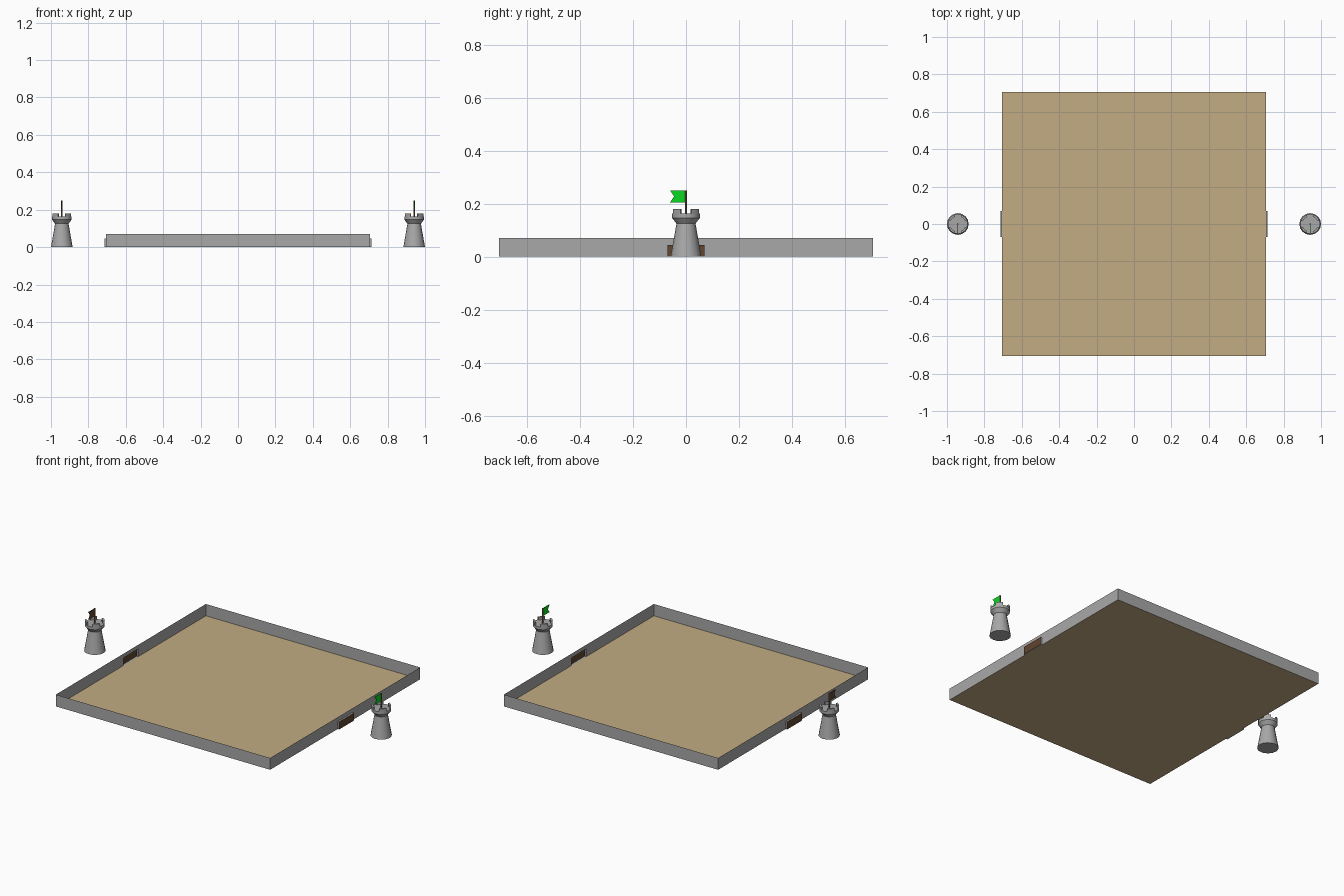
import bpy, bmesh, math
from mathutils import Vector

if "Cube" in bpy.data.objects:
    bpy.data.objects.remove(bpy.data.objects["Cube"])


def material(name, rgb):
    m = bpy.data.materials.new(name)
    lin = [(c / 12.92 if c <= 0.04045 else ((c + 0.055) / 1.055) ** 2.4) for c in rgb]
    m.diffuse_color = (*lin, 1)
    m.use_nodes = True
    m.node_tree.nodes["Principled BSDF"].inputs["Base Color"].default_value = m.diffuse_color
    return m


STONE = material("stone grey", (0.66, 0.66, 0.66))
SAND = material("sand", (0.76, 0.675, 0.515))
WOOD = material("dark wood", (0.38, 0.27, 0.18))
POLE = material("pole wood", (0.52, 0.40, 0.30))
GREEN = material("flag green", (0.04, 0.85, 0.13))


def finish(name, bm, *mats, smooth=False):
    bmesh.ops.remove_doubles(bm, verts=bm.verts, dist=1e-5)
    me = bpy.data.meshes.new(name)
    bm.to_mesh(me)
    bm.free()
    ob = bpy.data.objects.new(name, me)
    bpy.context.collection.objects.link(ob)
    for m in mats:
        me.materials.append(m)
    if smooth:
        bpy.ops.object.select_all(action='DESELECT')
        ob.select_set(True)
        bpy.context.view_layer.objects.active = ob
        bpy.ops.object.shade_smooth_by_angle(angle=math.radians(35))
    return ob


def face(bm, pts, mat=0):
    f = bm.faces.new([bm.verts.new(p) for p in pts])
    f.material_index = mat


A, H = 0.705, 0.07                  # arena half width, wall height
G, GH, GX = 0.07, 0.045, 0.715      # gate half width, height, outer face

# sand floor
bm = bmesh.new()
face(bm, [(-A, -A, 0), (A, -A, 0), (A, A, 0), (-A, A, 0)])
finish("arena_floor", bm, SAND)

# thin walls, with a recessed gate pushed out of each side wall
bm = bmesh.new()
for s in (-1, 1):
    face(bm, [(-s * -A, s * A, 0), (-s * A, s * A, 0), (-s * A, s * A, H), (s * A, s * A, H)])

    def side(y0, y1, z0, z1, x=A, mat=0):
        face(bm, [(s * x, s * y, z) for y, z in ((y0, z0), (y1, z0), (y1, z1), (y0, z1))], mat)

    side(-A, -G, 0, H)
    side(G, A, 0, H)
    side(-G, G, GH, H)
    side(-G, G, 0, GH, GX, 1)
    # gate reveal: jambs, lintel and sill
    rim = [(-G, 0), (-G, GH), (G, GH), (G, 0)]
    for (y0, z0), (y1, z1) in zip(rim, rim[1:] + rim[:1]):
        face(bm, [(s * A, s * y0, z0), (s * A, s * y1, z1),
                  (s * GX, s * y1, z1), (s * GX, s * y0, z0)])
finish("arena_walls_and_gates", bm, STONE, WOOD)

N = 16
TOP, FLOOR = 0.18, 0.163


def ring_point(r, z, i):
    a = 2 * math.pi * i / N
    return Vector((r * math.cos(a), r * math.sin(a), z))


def tower(name, x, flag_mat):
    # flared shaft, parapet and roof deck
    bm = bmesh.new()
    profile = [(0, 0), (0.058, 0), (0.036, 0.125), (0.053, 0.147),
               (0.053, FLOOR), (0.042, FLOOR), (0, FLOOR)]
    for (r0, z0), (r1, z1) in zip(profile, profile[1:]):
        for i in range(N):
            q = [ring_point(r0, z0, i), ring_point(r0, z0, i + 1),
                 ring_point(r1, z1, i + 1), ring_point(r1, z1, i)]
            if r0 == 0:
                q = q[1:]
            elif r1 == 0:
                q = q[:3]
            face(bm, q)
    finish(name + "_shaft", bm, STONE, smooth=True).location.x = x

    # four merlons on the diagonals
    bm = bmesh.new()
    for k in range(4):
        i0 = 1 + 4 * k
        for i in (i0, i0 + 1):
            o = [ring_point(0.053, z, j) for z in (FLOOR, TOP) for j in (i, i + 1)]
            n = [ring_point(0.042, z, j) for z in (FLOOR, TOP) for j in (i, i + 1)]
            face(bm, [o[0], o[1], o[3], o[2]])
            face(bm, [n[1], n[0], n[2], n[3]])
            face(bm, [o[2], o[3], n[3], n[2]])
            if i == i0:
                face(bm, [o[0], o[2], n[2], n[0]])
            else:
                face(bm, [o[1], n[1], n[3], o[3]])
    finish(name + "_merlons", bm, STONE, smooth=True).location.x = x

    # flag pole
    bm = bmesh.new()
    bmesh.ops.create_cone(bm, cap_ends=True, segments=8, radius1=0.004,
                          radius2=0.004, depth=0.25 - FLOOR)
    finish(name + "_pole", bm, POLE, smooth=True).location = (x, 0, (0.25 + FLOOR) / 2)

    # swallow-tailed flag, a thin plate
    bm = bmesh.new()
    pts = [(0.002, 0.205), (0.002, 0.25), (-0.06, 0.25), (-0.045, 0.2275), (-0.06, 0.205)]
    face(bm, [(-0.002, y, z) for y, z in pts])
    ext = bmesh.ops.extrude_face_region(bm, geom=bm.faces[:])
    bmesh.ops.translate(bm, vec=(0.004, 0, 0),
                        verts=[v for v in ext["geom"] if isinstance(v, bmesh.types.BMVert)])
    bmesh.ops.recalc_face_normals(bm, faces=bm.faces[:])
    finish(name + "_flag", bm, flag_mat).location.x = x


tower("left_tower", -0.942, WOOD)
tower("right_tower", 0.942, GREEN)
